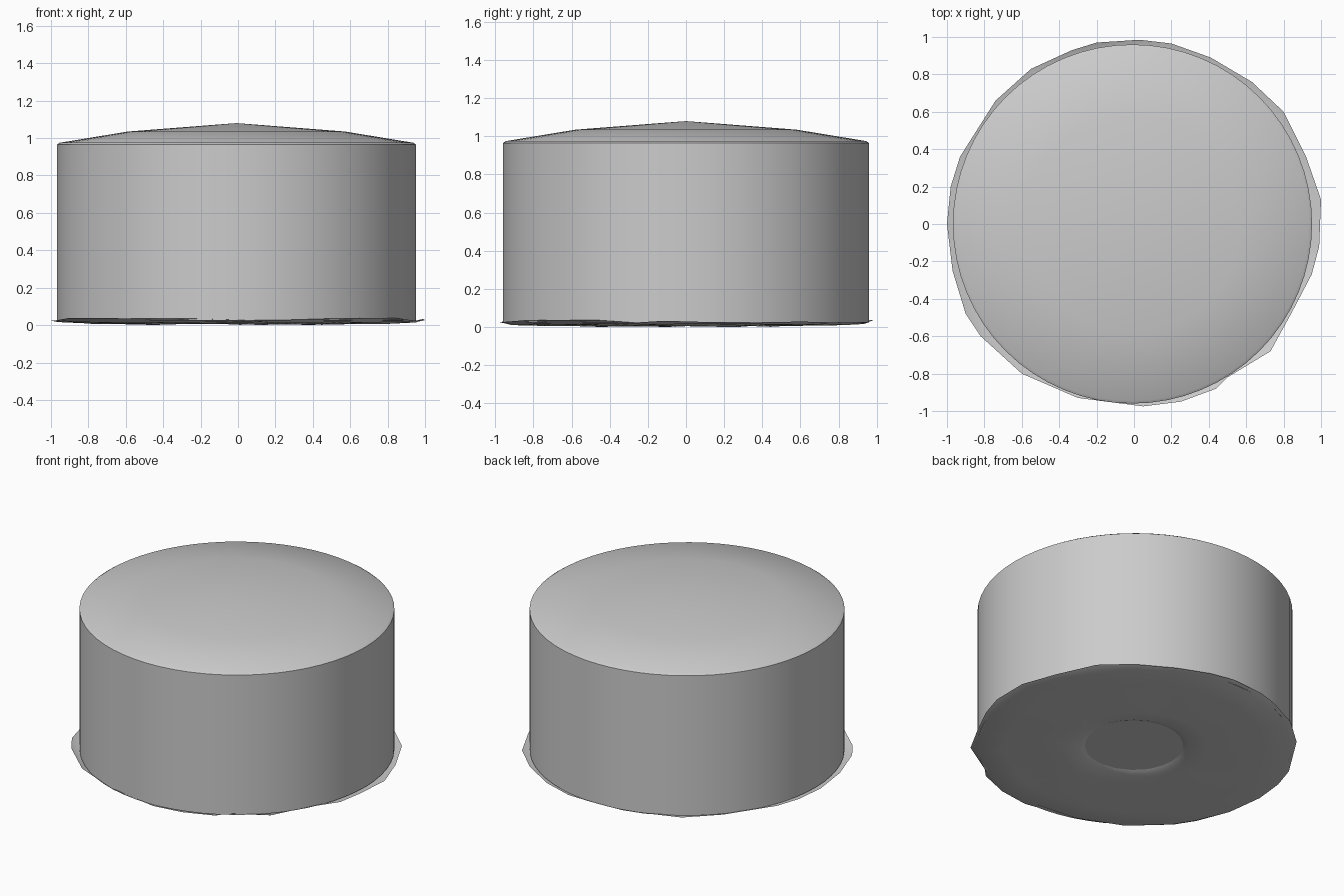
import bpy, bmesh, math, random

if "Cube" in bpy.data.objects:
    bpy.data.objects.remove(bpy.data.objects["Cube"])

random.seed(4)


def material(name, col):
    m = bpy.data.materials.new(name)
    m.diffuse_color = (*col, 1)
    m.use_nodes = True
    m.node_tree.nodes["Principled BSDF"].inputs["Base Color"].default_value = m.diffuse_color
    return m


grey = material("light grey", (0.6, 0.6, 0.6))


def finish(name, bm, angle):
    bmesh.ops.recalc_face_normals(bm, faces=bm.faces)
    me = bpy.data.meshes.new(name)
    bm.to_mesh(me)
    bm.free()
    me.materials.append(grey)
    ob = bpy.data.objects.new(name, me)
    bpy.context.collection.objects.link(ob)
    bpy.ops.object.select_all(action='DESELECT')
    ob.select_set(True)
    bpy.context.view_layer.objects.active = ob
    bpy.ops.object.shade_smooth_by_angle(angle=math.radians(angle))
    return ob


def bridge(bm, a, b):
    n = len(a)
    for i in range(n):
        j = (i + 1) % n
        bm.faces.new((a[i], a[j], b[j], b[i]))


def lathe(name, profile, n, angle):
    """Revolve (radius, z) points; a zero radius becomes a pole."""
    bm = bmesh.new()
    prev = None
    for r, z in profile:
        if r == 0:
            cur = bm.verts.new((0, 0, z))
        else:
            cur = [bm.verts.new((r * math.cos(2 * math.pi * i / n),
                                 r * math.sin(2 * math.pi * i / n), z)) for i in range(n)]
        if prev is not None:
            if isinstance(prev, list) and isinstance(cur, list):
                bridge(bm, prev, cur)
            else:
                ring, pole = (cur, prev) if isinstance(cur, list) else (prev, cur)
                for i in range(n):
                    bm.faces.new((ring[i], ring[(i + 1) % n], pole))
        prev = cur
    return finish(name, bm, angle)


# Tank shell with low domed roof
tank = lathe("tank", [(0, 0.025), (0.96, 0.025), (0.96, 0.965), (0.945, 0.975),
                      (0.58, 1.035), (0, 1.08)], 64, 35)
tank.location.x = -0.008

# Uneven ground skirt: ragged rim running in to a round opening
rim = [(1, .13), (.92, .36), (.8, .6), (.63, .76), (.41, .89), (.2, .965), (.03, .985),
       (-.2, .97), (-.33, .93), (-.55, .83), (-.74, .66), (-.93, .36), (-.98, .2), (-1, 0),
       (-.97, -.25), (-.9, -.48), (-.82, -.6), (-.6, -.8), (-.3, -.93), (.05, -.975),
       (.25, -.95), (.44, -.88), (.5, -.82), (.73, -.68), (.84, -.48), (.95, -.27), (.99, -.12)]
bm = bmesh.new()
rings = []
for f, low, high in ((1, .022, .04), (.96, .01, .022), (.8, .006, .018), (.6, .004, .014), (.45, 0, .012)):
    rings.append([bm.verts.new((x * f, y * f, random.uniform(low, high))) for x, y in rim])
for r, z in ((.335, .01), (.3, .024)):
    rings.append([bm.verts.new((r * x / math.hypot(x, y), r * y / math.hypot(x, y), z)) for x, y in rim])
for a, b in zip(rings, rings[1:]):
    bridge(bm, a, b)
finish("ground_skirt", bm, 40)
